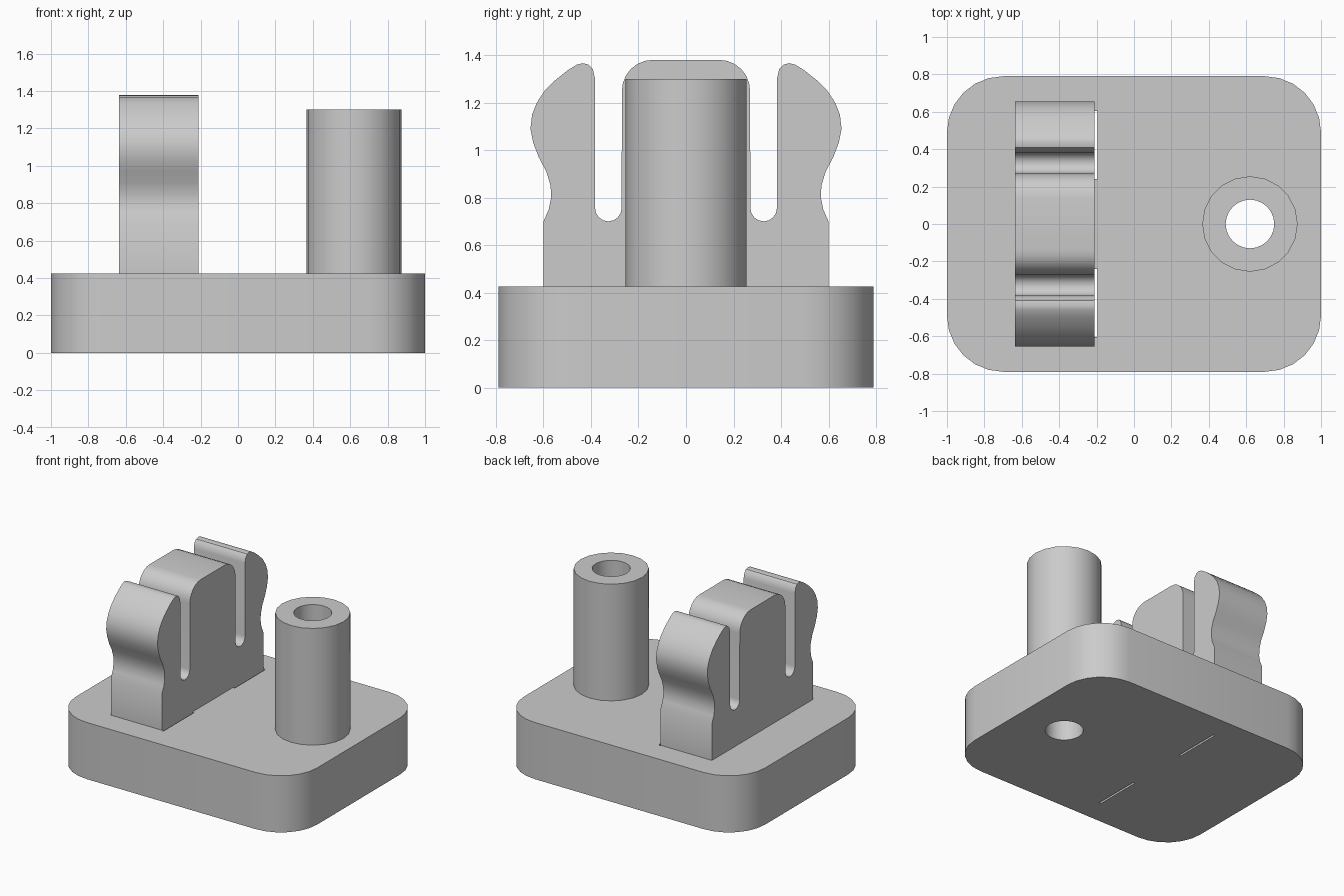
import bpy, bmesh
from math import cos, sin, pi, radians
from mathutils import Vector

cube = bpy.data.objects.get("Cube")
if cube:
    bpy.data.objects.remove(cube, do_unlink=True)

GREY = (0.6, 0.6, 0.6, 1.0)
grey = bpy.data.materials.new("light_grey")
grey.use_nodes = True
grey.diffuse_color = GREY
grey.node_tree.nodes["Principled BSDF"].inputs["Base Color"].default_value = GREY


def arc(cx, cy, r, start, end, steps):
    """Points along an arc, angles in degrees."""
    angles = [radians(start + (end - start) * i / steps) for i in range(steps + 1)]
    return [(cx + r * cos(a), cy + r * sin(a)) for a in angles]


def extrude(name, points, vector):
    """Solid made by pushing a closed 3D outline along a vector."""
    bm = bmesh.new()
    face = bm.faces.new([bm.verts.new(p) for p in points])
    result = bmesh.ops.extrude_face_region(bm, geom=[face])
    moved = [v for v in result["geom"] if isinstance(v, bmesh.types.BMVert)]
    bmesh.ops.translate(bm, verts=moved, vec=Vector(vector))
    bmesh.ops.recalc_face_normals(bm, faces=bm.faces)
    mesh = bpy.data.meshes.new(name)
    bm.to_mesh(mesh)
    bm.free()
    mesh.materials.append(grey)
    obj = bpy.data.objects.new(name, mesh)
    bpy.context.collection.objects.link(obj)
    return obj


def upright(name, outline, z0, z1):
    return extrude(name, [(x, y, z0) for x, y in outline], (0, 0, z1 - z0))


def activate(obj):
    bpy.ops.object.select_all(action="DESELECT")
    obj.select_set(True)
    bpy.context.view_layer.objects.active = obj


def cut(obj, cutters):
    for cutter in cutters:
        cutter.hide_render = True
        mod = obj.modifiers.new("cut", "BOOLEAN")
        mod.operation = "DIFFERENCE"
        mod.solver = "EXACT"
        mod.object = cutter
        activate(obj)
        bpy.ops.object.modifier_apply(modifier=mod.name)


BASE_TOP = 0.425
HALF_Y = 0.79
CORNER = 0.3
POST_X = 0.62
CLIP_X0, CLIP_X1 = -0.635, -0.21

# Base plate with rounded corners
outline = []
for i, (sx, sy) in enumerate([(1, 1), (-1, 1), (-1, -1), (1, -1)]):
    outline += arc(sx * (1 - CORNER), sy * (HALF_Y - CORNER), CORNER,
                   i * 90, i * 90 + 90, 6)
base = upright("base_plate", outline, 0, BASE_TOP)

# Hollow post
post = upright("post", arc(POST_X, 0, 0.255, 0, 342, 19), BASE_TOP - 0.005, 1.3)

# Bore through post and base, and two narrow slots beside the clip
bore = upright("bore_cutter", arc(POST_X, 0, 0.13, 0, 345, 23), -0.1, 1.5)
slots = []
for s in (-1, 1):
    a, b = s * 0.24, s * 0.605
    slots.append(upright("slot_cutter", [(CLIP_X1, a), (CLIP_X1 + 0.015, a),
                                         (CLIP_X1 + 0.015, b), (CLIP_X1, b)], -0.1, 0.6))
cut(post, [bore])
cut(base, [bore] + slots)
for cutter in [bore] + slots:
    bpy.data.objects.remove(cutter, do_unlink=True)

# Snap clip: half profile in y and z, mirrored across the middle
half = [(0.6, BASE_TOP - 0.005), (0.6, 0.7), (0.578, 0.75), (0.568, 0.8),
        (0.57, 0.85), (0.588, 0.91), (0.62, 0.97), (0.643, 1.03),
        (0.655, 1.09), (0.648, 1.15), (0.628, 1.2), (0.595, 1.25),
        (0.55, 1.295), (0.5, 1.335), (0.46, 1.36), (0.435, 1.366),
        (0.41, 1.36), (0.392, 1.34), (0.383, 1.3)]
half += arc(0.327, 0.756, 0.056, 0, -180, 8)
half += arc(0.14, 1.25, 0.13, 0, 90, 6)
profile = half + [(-y, z) for y, z in reversed(half)]
clip = extrude("snap_clip", [(CLIP_X0, y, z) for y, z in profile],
               (CLIP_X1 - CLIP_X0, 0, 0))

# Smooth the curved sides and keep the edges sharp
for obj in (base, post, clip):
    activate(obj)
    bpy.ops.object.shade_smooth_by_angle(angle=radians(32))
